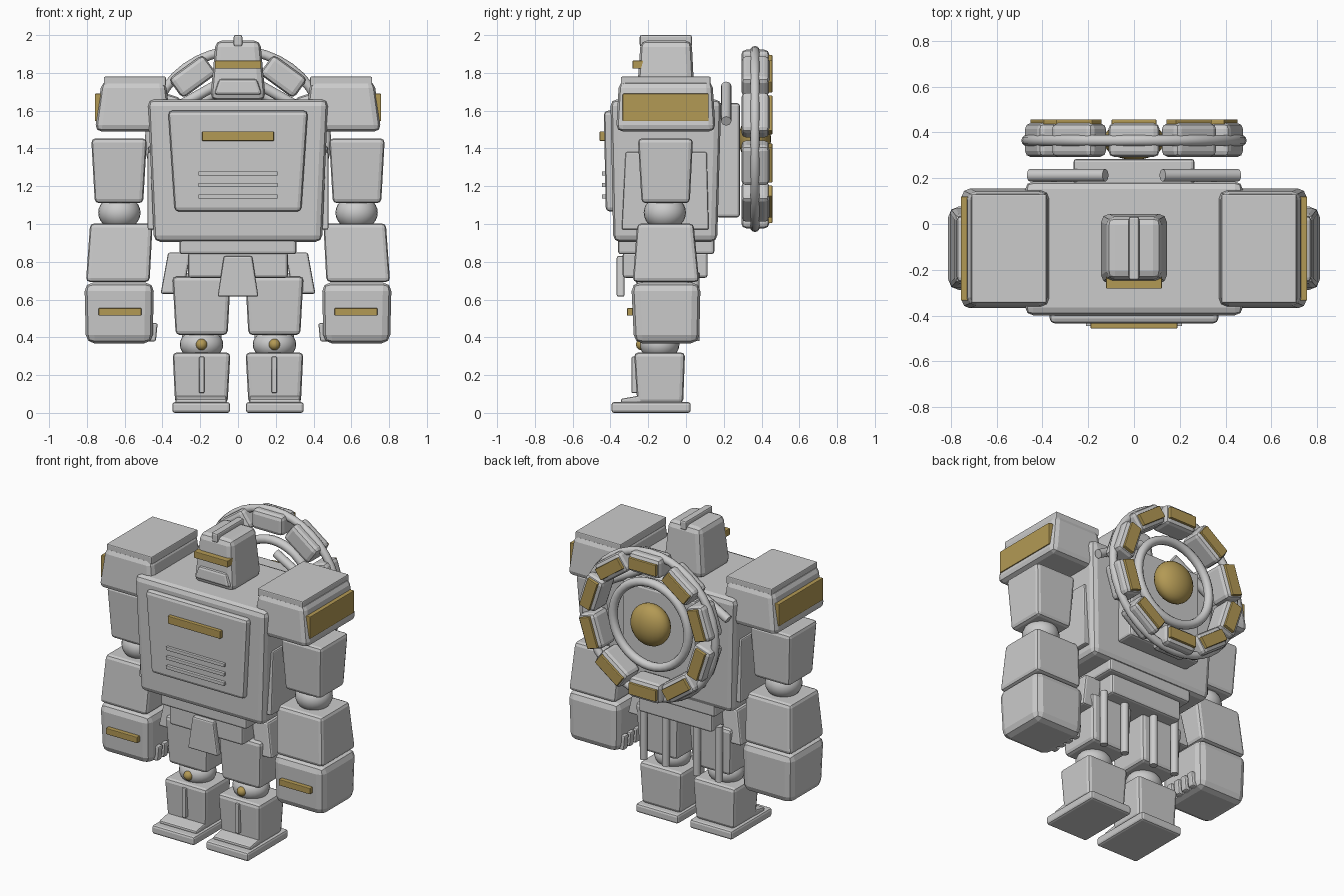
import bpy, bmesh, math
from mathutils import Vector, Matrix

if "Cube" in bpy.data.objects:
    bpy.data.objects.remove(bpy.data.objects["Cube"])

gold = bpy.data.materials.new("gold")
gold.diffuse_color = (0.45, 0.32, 0.09, 1)
gold.use_nodes = True
gold.node_tree.nodes["Principled BSDF"].inputs["Base Color"].default_value = gold.diffuse_color


def finish(bm, name, bevel=0.0, mat=None, smooth=False, seg=2):
    bmesh.ops.recalc_face_normals(bm, faces=bm.faces)
    me = bpy.data.meshes.new(name)
    bm.to_mesh(me)
    bm.free()
    ob = bpy.data.objects.new(name, me)
    bpy.context.collection.objects.link(ob)
    if mat:
        me.materials.append(mat)
    if smooth:
        for p in me.polygons:
            p.use_smooth = True
    if bevel:
        m = ob.modifiers.new("bevel", 'BEVEL')
        m.width, m.segments = bevel, seg
    return ob


def block(name, bottom, top, z, bevel=0.02, mat=None, xf=None):
    """Tapered box: bottom and top are (x0, x1, y0, y1) rectangles, z is (low, high)."""
    bm = bmesh.new()
    rings = []
    for (x0, x1, y0, y1), h in ((bottom, z[0]), (top, z[1])):
        rings.append([bm.verts.new((x, y, h)) for x, y in ((x0, y0), (x1, y0), (x1, y1), (x0, y1))])
    bm.faces.new(rings[0])
    bm.faces.new(rings[1])
    for i in range(4):
        j = (i + 1) % 4
        bm.faces.new((rings[0][i], rings[0][j], rings[1][j], rings[1][i]))
    if xf:
        bm.transform(xf)
    return finish(bm, name, bevel, mat)


def box(name, x, y, z, bevel=0.006, mat=None, xf=None):
    r = (x[0], x[1], y[0], y[1])
    return block(name, r, r, z, bevel, mat, xf)


def ball(name, c, r, mat=None):
    bm = bmesh.new()
    bmesh.ops.create_uvsphere(bm, u_segments=24, v_segments=14, radius=1,
                              matrix=Matrix.Translation(c) @ Matrix.Diagonal((*r, 1)))
    return finish(bm, name, 0, mat, True)


def rod(name, a, b, r):
    a, b = Vector(a), Vector(b)
    m = Matrix.Translation((a + b) / 2) @ (b - a).to_track_quat('Z', 'Y').to_matrix().to_4x4()
    bm = bmesh.new()
    bmesh.ops.create_cone(bm, cap_ends=True, segments=16, radius1=r, radius2=r,
                          depth=(b - a).length, matrix=m)
    ob = finish(bm, name)
    bpy.context.view_layer.objects.active = ob
    ob.select_set(True)
    bpy.ops.object.shade_smooth_by_angle()
    ob.select_set(False)
    return ob


def hoop(name, c, major, minor):
    bpy.ops.mesh.primitive_torus_add(location=c, rotation=(math.pi / 2, 0, 0), major_radius=major,
                                     minor_radius=minor, major_segments=40, minor_segments=10)
    ob = bpy.context.object
    ob.name = name
    bpy.ops.object.shade_smooth()
    ob.select_set(False)


# Torso and chest
block("torso", (-.445, .445, -.385, .165), (-.477, .477, -.4, .187), (.905, 1.66), .035)
block("chest_plate", (-.335, .335, -.425, -.3), (-.37, .37, -.435, -.3), (1.066, 1.6), .022)
box("chest_light", (-.19, .19), (-.457, -.4), (1.44, 1.49), .004, gold)
for i, z in enumerate((1.145, 1.207, 1.268)):
    box(f"chest_vent_{i}", (-.21, .21), (-.446, -.4), (z - .011, z + .011), .003)

# Waist and pelvis
box("waist", (-.31, .31), (-.36, .15), (.84, .93), .015)
box("pelvis", (-.265, .265), (-.335, .115), (.715, .85), .015)
block("front_flap", (-.108, .108, -.367, -.325), (-.075, .075, -.367, -.325), (.615, .83), .01)

# Head
block("head", (-.147, .147, -.262, .046), (-.118, .118, -.24, .03), (1.655, 1.972), .035)
block("jaw", (-.128, .128, -.275, -.15), (-.1, .1, -.268, -.15), (1.685, 1.768), .015)
box("visor", (-.122, .122), (-.283, -.2), (1.822, 1.865), .004, gold)
box("head_crest", (-.023, .023), (-.245, .032), (1.94, 2.0), .01)

# Back plate, hoops and hub
box("back_plate", (-.265, .265), (.16, .285), (1.035, 1.64), .015)
C = Vector((0, .365, 1.45))
hoop("outer_hoop", C, .468, .025)
hoop("inner_hoop", C, .272, .028)
ball("hub_dome", C, (.135, .085, .135), gold)

# Ten blocks around the hoop
for i in range(10):
    xf = Matrix.Translation(C) @ Matrix.Rotation(i * math.tau / 10, 4, 'Y')
    box(f"ring_block_{i}", (-.112, .112), (-.072, .076), (.345, .473), .026, None, xf)
    box(f"ring_light_{i}", (-.098, .098), (.05, .092), (.372, .446), .004, gold, xf)

# Left and right parts
for s, side in ((-1, "left"), (1, "right")):
    M = Matrix.Diagonal((s, 1, 1, 1))

    def tb(name, bottom, top, z, bevel=.02, mat=None):
        block(f"{side}_{name}", bottom, top, z, bevel, mat, M)

    def bx(name, x, y, z, bevel=.006, mat=None):
        box(f"{side}_{name}", x, y, z, bevel, mat, M)

    # Torso side panel and back tube
    tb("side_panel", (.42, .478, -.34, .12), (.42, .478, -.32, .11), (.97, 1.38), .008)
    rod(f"{side}_back_tube", (s * .455, .213, 1.545), (s * .125, .213, 1.73), .027)

    # Shoulder
    tb("shoulder", (.35, .758, -.37, .157), (.383, .722, -.355, .14), (1.49, 1.755), .035)
    bx("shoulder_cap", (.382, .71), (-.345, .13), (1.73, 1.78), .006)
    bx("shoulder_light", (.68, .757), (-.335, .12), (1.545, 1.69), .004, gold)

    # Arm
    tb("upper_arm", (.502, .758, -.235, .02), (.482, .777, -.255, .037), (1.11, 1.453), .022)
    ball(f"{side}_elbow", (s * .628, -.112, 1.06), (.112, .112, .095))
    tb("forearm", (.468, .805, -.282, .07), (.452, .783, -.258, .04), (.693, 1.003), .022)

    # Fist with fingers
    tb("fist", (.452, .805, -.275, .07), (.445, .813, -.29, .077), (.368, .69), .045)
    bx("fist_light", (.512, .738), (-.312, -.2), (.515, .555), .004, gold)
    for k in range(4):
        y = -.21 + k * .063
        tb(f"finger_{k}", (.435, .5, y, y + .046), (.425, .5, y, y + .046), (.378, .475), .01)

    # Hip flap
    tb("hip_flap", (.29, .41, -.24, .02), (.25, .37, -.22, .0), (.63, .85), .012)

    # Leg
    tb("thigh", (.055, .33, -.25, .02), (.038, .347, -.265, .035), (.412, .722), .022)
    for k in (-1, 1):
        rod(f"{side}_leg_rod_{k}", (s * (.192 + k * .08), .048, .38), (s * (.192 + k * .08), .048, .74), .024)
    ball(f"{side}_knee", (s * .193, -.14, .362), (.115, .105, .085))
    ball(f"{side}_knee_cap", (s * .193, -.235, .362), (.03, .03, .03), gold)
    tb("shin", (.055, .333, -.258, -.015), (.04, .346, -.275, -.005), (.05, .32), .022)
    bx("shin_ridge", (.178, .206), (-.288, -.2), (.105, .298), .006)

    # Foot
    bx("foot_sole", (.042, .348), (-.395, .025), (0, .057), .014)
    tilt = M @ Matrix.Translation((0, -.22, .078)) @ Matrix.Rotation(math.radians(10), 4, 'X')
    box(f"{side}_foot_top", (.06, .33), (-.125, .125), (-.022, .018), .01, None, tilt)
